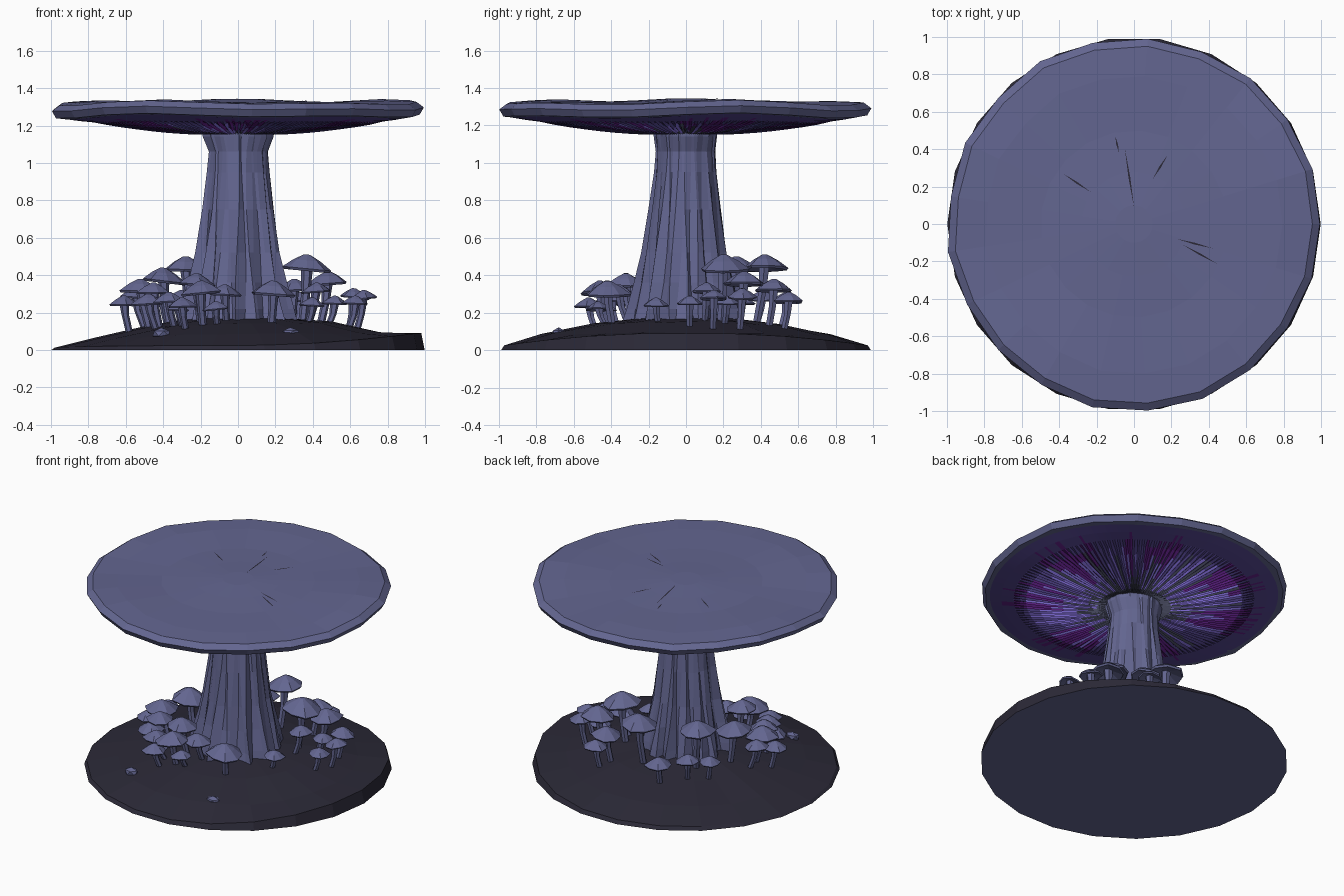
import bpy
import bmesh
import math
import random
from mathutils import Vector

random.seed(4)
if "Cube" in bpy.data.objects:
    bpy.data.objects.remove(bpy.data.objects["Cube"], do_unlink=True)


def make_material(name, colour):
    mat = bpy.data.materials.new(name)
    mat.use_nodes = True
    rgba = (*colour, 1)
    mat.diffuse_color = rgba
    mat.node_tree.nodes["Principled BSDF"].inputs["Base Color"].default_value = rgba
    return mat


slate = make_material("slate violet", (.125, .132, .28))
soil = make_material("dark soil", (.024, .022, .038))
indigo = make_material("deep indigo", (.095, .065, .3))
purple = make_material("dark purple", (.125, .016, .26))
violet = make_material("bright violet", (.23, .16, .72))
shadow = make_material("charcoal blue", (.065, .07, .12))


def finish(name, bm, materials):
    bmesh.ops.recalc_face_normals(bm, faces=bm.faces)
    mesh = bpy.data.meshes.new(name)
    bm.to_mesh(mesh)
    bm.free()
    for mat in materials:
        mesh.materials.append(mat)
    obj = bpy.data.objects.new(name, mesh)
    bpy.context.collection.objects.link(obj)


def lathe(name, profile, sides, materials, warp, paint=None, close=(True, True)):
    """Spin a (radius, height) profile; warp places points, paint picks materials."""
    bm = bmesh.new()
    rings = []
    for j, (r, z) in enumerate(profile):
        angles = [math.tau * i / sides for i in range(sides)]
        rings.append([bm.verts.new(warp(r, z, a, i, j)) for i, a in enumerate(angles)])
    for j in range(len(rings) - 1):
        for i in range(sides):
            k = (i + 1) % sides
            face = bm.faces.new((rings[j][i], rings[j][k], rings[j + 1][k], rings[j + 1][i]))
            if paint:
                face.material_index = paint(i, j)
    for ring, wanted in ((rings[0], close[0]), (rings[-1], close[1])):
        if wanted:
            hub = bm.verts.new(sum((v.co for v in ring), Vector()) / sides)
            for i in range(sides):
                bm.faces.new((ring[i], ring[(i + 1) % sides], hub))
    finish(name, bm, materials)


def blend(points, x):
    """Straight-line lookup in a short list of points."""
    for (a, b), (c, d) in zip(points, points[1:]):
        if x <= c:
            return b + (d - b) * max(0, x - a) / (c - a)
    return points[-1][1]


# Ground mound, thicker on one side, with a pale flat underside
def mound_warp(r, z, a, i, j):
    if j == 1:
        z += .078 * max(0, math.cos(a)) ** 2 + .012 * abs(math.sin(a))
    if j in (2, 3):
        z += .014 * math.cos(a) + random.uniform(-.008, .008)
    return r * math.cos(a), r * math.sin(a), z


mound_slope = [(0, .18), (.25, .17), (.6, .115), (.97, .02)]
lathe("ground_mound", [(.998, 0), (.98, .012), (.78, .08), (.5, .135), (.25, .17), (.1, .18)],
      22, [slate, soil], mound_warp, lambda i, j: 1)

# Great stem with ridges that swell into roots
STEM_SIDES = 44
ridges = [random.uniform(-.6, .6) + (.6 if i % 3 == 0 else -.25) for i in range(STEM_SIDES)]


def stem_warp(r, z, a, i, j):
    depth = .05 + .17 * max(0, 1 - z / .95)
    r *= 1 + depth * ridges[i] + random.uniform(-.02, .02)
    a += .05 * math.sin(z * 5 + i * 2)
    flat = .86 if z > 1.1 else .97
    return r * math.cos(a), r * flat * math.sin(a), z


lathe("great_stem", [(.3, .1), (.275, .22), (.245, .36), (.215, .52), (.186, .75),
                     (.165, .95), (.158, 1.06), (.188, 1.14), (.192, 1.18)],
      STEM_SIDES, [slate], stem_warp)


# Great cap, a wavy low plate with a turned-down rim
def rim_wave(a):
    return .008 * math.sin(3 * a + 1) + .008 * math.sin(5 * a)


CAP_SIDES = 21
cap_top = [(0, 1.347), (.1, 1.343), (.28, 1.333), (.5, 1.325), (.8, 1.326), (.96, 1.32)]
wobble = [random.uniform(-.012, .006) for i in range(CAP_SIDES)]


def cap_warp(r, z, a, i, j):
    if r > .7:
        z += rim_wave(a)
        r += wobble[i]
    return r * math.cos(a), r * math.sin(a), z


lathe("great_cap", cap_top[1:] + [(1, 1.29), (.978, 1.252), (.89, 1.243)],
      CAP_SIDES, [slate], cap_warp, close=(True, False))

# Pleated gills under the cap, coloured in uneven radial streaks
PLEATS = 300
gill_profile = [(.17, 1.165), (.24, 1.157), (.3, 1.16), (.38, 1.166), (.46, 1.174), (.54, 1.184),
                (.62, 1.195), (.7, 1.208), (.78, 1.221), (.86, 1.233), (.935, 1.247)]
LAST = len(gill_profile) - 1
starts = [random.choice((1, 1, 2, 2, 3)) for i in range(PLEATS)]
ends = [random.choice((3, 4, 5, 6, 7)) for i in range(PLEATS)]
streaks = [random.choice((2, 2, 0, 3, 2)) for i in range(PLEATS)]


def gill_warp(r, z, a, i, j):
    if 0 < j < LAST - 2:
        z += .006 if i % 2 else -.005
        a += random.uniform(-.006, .006)
    if r > .7:
        z += rim_wave(a) * (r - .7) * 4
    return r * math.cos(a), r * math.sin(a), z


def gill_paint(i, j):
    if j < starts[i]:
        return 3
    if j < ends[i]:
        return streaks[i]
    turn = math.tau * i / PLEATS
    patch = math.sin(7 * turn) + .7 * math.sin(17 * turn + 1)
    return 1 if patch > -.1 and j < 6 + starts[i] else 0


lathe("gills", gill_profile, PLEATS, [indigo, purple, violet, shadow],
      gill_warp, gill_paint, close=(False, False))

# Narrow cracks on top of the cap
cracks = [((-.1, .47), (-.08, .38)), ((-.05, .41), (0, .09)), ((-.38, .27), (-.23, .17)),
          ((.18, .37), (.1, .24)), ((.23, -.08), (.42, -.13)), ((.26, -.11), (.44, -.21))]
for start, end in cracks:
    bm = bmesh.new()
    p, q = Vector(start), Vector(end)
    side = Vector((p.y - q.y, q.x - p.x)).normalized() * .005
    outline = []
    for spot in (p, p.lerp(q, .5) - side, q, p.lerp(q, .5) + side):
        outline.append(bm.verts.new((spot.x, spot.y, blend(cap_top, spot.length) + .003)))
    bm.faces.new(outline)
    finish("cap_crack", bm, [soil])


# Small mushrooms around the stem: x, y, top height, cap radius
def small_mushroom(x, y, top, radius):
    base = blend(mound_slope, math.hypot(x, y)) - .03
    lean = random.uniform(.03, .06)
    out = Vector((x, y)).normalized()
    thick = .014 + radius * .1
    height = radius * .68
    turn = random.uniform(0, math.tau)
    tilt = random.uniform(-.12, .12)

    def stalk_warp(r, z, a, i, j):
        t = (z - base) / (top - base)
        shift = -lean * (1 - t) ** 2
        return x + out.x * shift + r * math.cos(a), y + out.y * shift + r * math.sin(a), z

    def hat_warp(r, z, a, i, j):
        spread = r * (1 + .08 * math.sin(i * 2.4 + turn))
        dx, dy = spread * math.cos(a + turn), spread * math.sin(a + turn)
        return x + dx, y + dy, z + tilt * dx

    middle = (base + top) / 2
    lathe("small_stem", [(thick * .85, base), (thick * .9, middle), (thick * 1.25, top - height * .5)],
          6, [slate], stalk_warp)
    lathe("small_cap", [(radius * .12, top), (radius * .55, top - height * .35),
                        (radius, top - height * .85), (radius * .93, top - height),
                        (radius * .3, top - height * .72)], 8, [slate], hat_warp)


mushrooms = [
    (.37, .2, .51, .13), (.48, .31, .42, .11), (.62, .3, .33, .08), (.67, .15, .32, .075),
    (.42, .11, .36, .08), (.63, .02, .29, .07), (.4, -.16, .28, .07), (.19, -.42, .37, .12),
    (-.28, .27, .5, .12), (-.4, .03, .44, .12), (.08, .42, .51, .12), (-.16, .54, .31, .09),
    (-.4, .3, .29, .07), (-.22, -.32, .41, .1), (-.2, -.46, .37, .11), (-.52, -.12, .38, .11),
    (-.61, -.14, .29, .08), (-.48, -.3, .3, .09), (-.3, -.52, .28, .08), (-.12, -.47, .26, .07),
    (-.07, -.36, .35, .09), (.3, .47, .38, .1), (.33, .55, .31, .08), (-.37, -.4, .31, .085),
    (-.45, -.24, .36, .09), (-.32, -.43, .25, .06), (.52, .22, .29, .07), (-.3, .41, .32, .08),
    (-.55, -.01, .33, .08)]
for entry in mushrooms:
    small_mushroom(*entry)

# Loose bits lying on the ground
for x, y in ((.28, -.68), (-.41, -.62)):
    bm = bmesh.new()
    bmesh.ops.create_icosphere(bm, subdivisions=1, radius=.052)
    ground = blend(mound_slope, math.hypot(x, y))
    for v in bm.verts:
        v.co = Vector((v.co.x + x, v.co.y * .7 + y, v.co.z * .6 + ground + .01))
    finish("loose_cap", bm, [slate])
